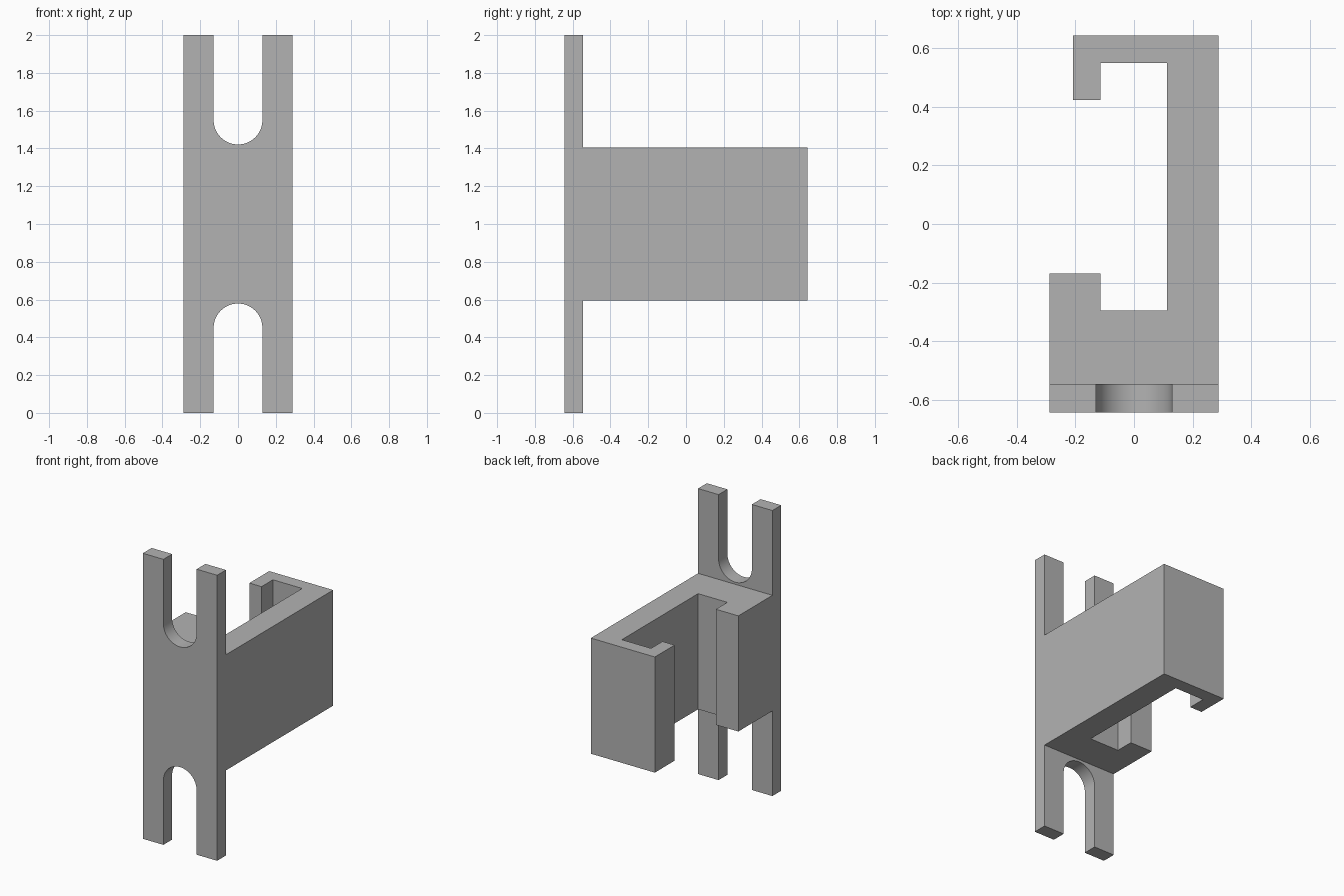
import bpy, bmesh, math
from mathutils import Vector

cube = bpy.data.objects.get("Cube")
if cube:
    bpy.data.objects.remove(cube, do_unlink=True)

HALF_W, HALF_D, HEIGHT = 0.288, 0.642, 2.0
PLATE_BACK = -0.545
SLOT_R, SLOT_DEPTH = 0.129, 0.579
HOOK_Z0, HOOK_Z1 = 0.596, 1.406

grey = bpy.data.materials.new("Plain grey")
grey.use_nodes = True
colour = (0.45, 0.45, 0.45, 1)
grey.diffuse_color = colour
grey.node_tree.nodes["Principled BSDF"].inputs["Base Color"].default_value = colour


def extrude_profile(name, points, direction):
    """Solid made by sweeping a closed outline along a direction."""
    bm = bmesh.new()
    face = bm.faces.new([bm.verts.new(p) for p in points])
    swept = bmesh.ops.extrude_face_region(bm, geom=[face], use_keep_orig=True)
    verts = [g for g in swept["geom"] if isinstance(g, bmesh.types.BMVert)]
    bmesh.ops.translate(bm, verts=verts, vec=Vector(direction))
    bmesh.ops.recalc_face_normals(bm, faces=bm.faces)
    mesh = bpy.data.meshes.new(name)
    bm.to_mesh(mesh)
    bm.free()
    mesh.materials.append(grey)
    obj = bpy.data.objects.new(name, mesh)
    bpy.context.collection.objects.link(obj)
    return obj


# Mounting plate: a round-ended open slot at the top, mirrored at the bottom
steps = 32
centre_z = HEIGHT - SLOT_DEPTH + SLOT_R
arc = [(-SLOT_R * math.cos(math.pi * i / steps),
        centre_z - SLOT_R * math.sin(math.pi * i / steps)) for i in range(steps + 1)]
top = [(-HALF_W, HEIGHT), (-SLOT_R, HEIGHT)] + arc + [(SLOT_R, HEIGHT), (HALF_W, HEIGHT)]
bottom = [(x, HEIGHT - z) for x, z in reversed(top)]
bracket = extrude_profile("slotted_bracket",
                          [(x, -HALF_D, z) for x, z in top + bottom],
                          (0, PLATE_BACK + HALF_D, 0))

# Hook: open C-shaped channel with a thick front lip and a thin rear lip
hook_outline = [
    (-HALF_W, -0.6), (HALF_W, -0.6), (HALF_W, HALF_D), (-0.208, HALF_D),
    (-0.208, 0.423), (-0.114, 0.423), (-0.114, 0.549), (0.113, 0.549),
    (0.113, -0.295), (-0.114, -0.295), (-0.114, -0.168), (-HALF_W, -0.168),
]
hook = extrude_profile("hook", [(x, y, HOOK_Z0) for x, y in hook_outline],
                       (0, 0, HOOK_Z1 - HOOK_Z0))

# Fuse the hook to the plate
union = bracket.modifiers.new("Fuse hook", "BOOLEAN")
union.operation = "UNION"
union.solver = "EXACT"
union.object = hook
bpy.context.view_layer.objects.active = bracket
bracket.select_set(True)
bpy.ops.object.modifier_apply(modifier=union.name)
bpy.data.objects.remove(hook, do_unlink=True)

# Clean coplanar seams
bm = bmesh.new()
bm.from_mesh(bracket.data)
bmesh.ops.remove_doubles(bm, verts=bm.verts, dist=1e-5)
bmesh.ops.dissolve_limit(bm, angle_limit=math.radians(1), verts=bm.verts, edges=bm.edges)
bm.to_mesh(bracket.data)
bm.free()

bpy.ops.object.shade_smooth_by_angle(angle=math.radians(30))
